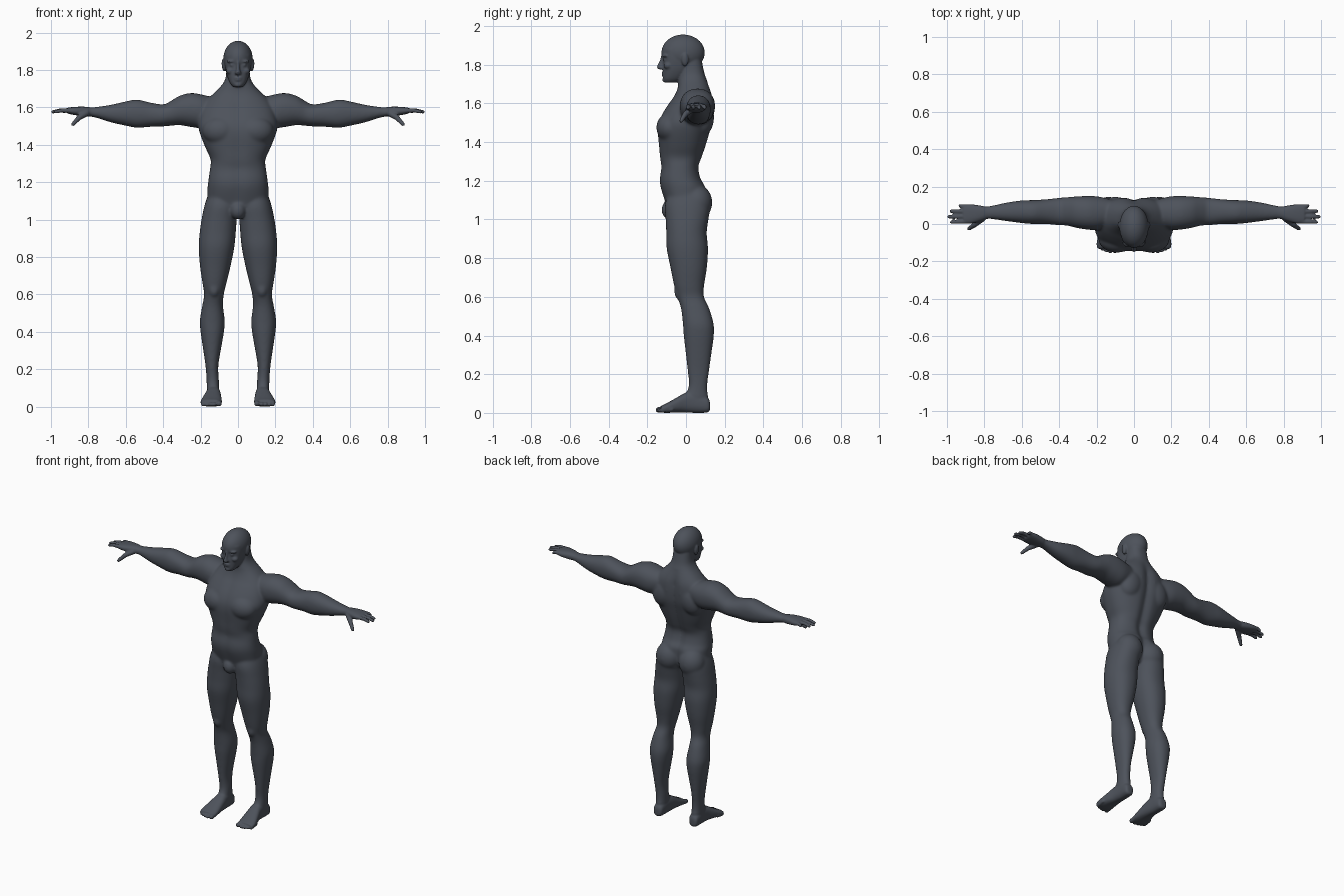
import bpy, bmesh, math
from mathutils import Matrix, Vector

bm = bmesh.new()


def catmull(a, b, c, d, t):
    return [0.5 * (2 * q + (r - p) * t + (2 * p - 5 * q + 4 * r - s) * t * t
                   + (3 * q - p - 3 * r + s) * t ** 3) for p, q, r, s in zip(a, b, c, d)]


def loft(rings, axis, side=1, power=2.2, steps=4, seg=40, shape=None):
    """Closed skin through rings (position, u_min, u_max, v_min, v_max)."""
    path = []
    for i in range(len(rings) - 1):
        near = [rings[max(i - 1, 0)], rings[i], rings[i + 1], rings[min(i + 2, len(rings) - 1)]]
        path += [catmull(*near, k / steps) for k in range(steps)]
    path.append(rings[-1])
    loops = []
    for t, u0, u1, v0, v1 in path:
        loop = []
        for k in range(seg):
            a = 2 * math.pi * k / seg
            c, s = math.cos(a), math.sin(a)
            u = (u0 + u1) / 2 + (u1 - u0) / 2 * math.copysign(abs(c) ** (2 / power), c)
            v = (v0 + v1) / 2 + (v1 - v0) / 2 * math.copysign(abs(s) ** (2 / power), s)
            p = Vector({'x': (t, u, v), 'y': (u, t, v), 'z': (u, v, t)}[axis])
            if shape:
                p = shape(p)
            p.x *= side
            loop.append(bm.verts.new(p))
        loops.append(loop)
    for lo, hi in zip(loops, loops[1:]):
        for k in range(seg):
            n = (k + 1) % seg
            bm.faces.new((lo[k], lo[n], hi[n], hi[k]))
    bm.faces.new(loops[0])
    bm.faces.new(loops[-1])


def blob(center, radii, side=1, tilt=0):
    c = Vector((center[0] * side, center[1], center[2]))
    m = Matrix.Translation(c) @ Matrix.Rotation(tilt * side, 4, 'Y') @ Matrix.Diagonal((*radii, 1))
    bmesh.ops.create_icosphere(bm, subdivisions=4, radius=1, matrix=m)


def digit(points, r0, r1, side=1):
    """Rounded, tapering chain for a finger, thumb or toe."""
    pts = [Vector((p[0] * side, p[1], p[2])) for p in points]
    n = len(pts) - 1
    for i, p in enumerate(pts):
        r = r0 + (r1 - r0) * i / n
        bmesh.ops.create_icosphere(bm, subdivisions=3, radius=r, matrix=Matrix.Translation(p))
        if i < n:
            d = pts[i + 1] - p
            m = Matrix.Translation(p + d / 2) @ d.to_track_quat('Z', 'Y').to_matrix().to_4x4()
            bmesh.ops.create_cone(bm, cap_ends=True, segments=16, radius1=r,
                                  radius2=r0 + (r1 - r0) * (i + 1) / n, depth=d.length, matrix=m)


def spine_groove(p):
    fade = max(0, min(1, (p.z - 1.05) / 0.1, (1.72 - p.z) / 0.1))
    dent = fade * math.exp(-(p.x / 0.028) ** 2)
    p.y -= 0.018 * dent if p.y > 0.03 else (-0.006 * dent if p.y < -0.04 else 0)
    return p


# Torso and neck: z, half width, front, back
torso = [(1.02, .10, -.09, .06), (1.08, .155, -.105, .09), (1.16, .163, -.132, .105),
         (1.21, .158, -.138, .08), (1.27, .150, -.13, .068), (1.32, .146, -.137, .085),
         (1.38, .172, -.142, .105), (1.45, .20, -.148, .125), (1.50, .212, -.143, .138),
         (1.55, .205, -.122, .143), (1.60, .19, -.09, .143), (1.64, .165, -.062, .138),
         (1.68, .125, -.045, .125), (1.72, .086, -.04, .108), (1.76, .066, -.036, .094),
         (1.83, .06, -.03, .08)]
loft([(z, -w, w, f, b) for z, w, f, b in torso], 'z', power=2.35, seg=64, shape=spine_groove)
blob((0, -.085, 1.05), (.042, .042, .05))

# Head: skull, face, nose, brow, lips and chin
blob((0, -.015, 1.862), (.078, .112, .094))
loft([(1.708, -.024, .024, -.112, -.05), (1.725, -.04, .04, -.119, -.02),
      (1.755, -.054, .054, -.119, .01), (1.79, -.064, .064, -.119, .03),
      (1.84, -.071, .071, -.117, .04), (1.88, -.07, .07, -.118, .04)], 'z', power=2.4)
loft([(1.776, -.014, .014, -.143, -.10), (1.785, -.017, .017, -.151, -.10),
      (1.80, -.011, .011, -.147, -.10), (1.825, -.008, .008, -.135, -.10),
      (1.85, -.010, .010, -.128, -.10)], 'z', power=2)
blob((0, -.116, 1.757), (.022, .011, .006))
blob((0, -.115, 1.746), (.020, .011, .006))
blob((0, -.110, 1.721), (.020, .013, .013))

# Limb sections: position, then the limits across the two other axes
leg = [(1.16, .02, .15, -.08, .10), (1.08, .002, .178, -.108, .125), (1.0, .007, .195, -.105, .116),
       (.93, .012, .205, -.102, .107), (.85, .02, .21, -.10, .114), (.75, .04, .203, -.08, .108),
       (.66, .062, .19, -.062, .094), (.60, .076, .181, -.045, .093), (.54, .08, .191, -.026, .12),
       (.46, .071, .204, -.016, .143), (.40, .075, .20, -.012, .144), (.33, .087, .19, -.004, .135),
       (.22, .105, .174, .008, .12), (.14, .102, .168, .014, .11), (.08, .10, .167, -.01, .114),
       (.03, .10, .165, -.02, .118)]
foot = [(.124, .118, .152, .015, .055), (.11, .102, .165, .002, .08), (.05, .097, .168, 0, .11),
        (0, .092, .173, .002, .105), (-.05, .088, .187, .002, .078), (-.10, .086, .20, 0, .05),
        (-.13, .09, .197, .002, .036)]
arm = [(.12, .0, .13, 1.52, 1.65), (.19, -.03, .147, 1.49, 1.668), (.25, -.03, .15, 1.495, 1.677),
       (.31, -.02, .147, 1.505, 1.663), (.36, -.008, .143, 1.502, 1.634), (.40, -.007, .14, 1.498, 1.616),
       (.47, 0, .132, 1.496, 1.626), (.54, 0, .128, 1.491, 1.642), (.60, .005, .126, 1.502, 1.632),
       (.68, .015, .115, 1.52, 1.614), (.76, .026, .098, 1.545, 1.602), (.80, .028, .092, 1.552, 1.60)]
palm = [(.78, .03, .09, 1.552, 1.60), (.83, .012, .10, 1.553, 1.604), (.88, .001, .106, 1.56, 1.602),
        (.912, .004, .103, 1.567, 1.598)]

for s in (1, -1):
    # Face details
    blob((.032, -.105, 1.846), (.028, .018, .009), s)
    blob((.042, -.093, 1.795), (.022, .022, .018), s)
    blob((.030, -.107, 1.826), (.014, .012, .009), s)
    blob((.077, -.005, 1.825), (.010, .018, .034), s, .12)
    # Chest, shoulder blades and buttocks
    blob((.092, -.08, 1.475), (.098, .073, .078), s)
    blob((.10, .085, 1.53), (.08, .06, .10), s, -.3)
    blob((.085, .055, 1.088), (.086, .081, .092), s)
    # Legs, kneecaps, feet and toes
    loft(leg, 'z', s)
    blob((.128, -.035, .625), (.028, .026, .04), s)
    loft(foot, 'y', s, power=2.5)
    for x, y, r in ((.101, -.142, .015), (.127, -.146, .011), (.148, -.141, .011),
                    (.168, -.134, .010), (.187, -.124, .010)):
        digit([(x, y + .05, r + .008), (x, y, r + .001)], r, r, s)
    # Arms and hands
    loft(arm, 'x', s)
    loft(palm, 'x', s, power=2.5)
    for y0, y1, tip in ((.013, .010, .975), (.040, .039, .99), (.067, .069, .978), (.093, .097, .93)):
        digit([(.90, y0, 1.583), ((.90 + tip) / 2 + .005, (y0 + y1) / 2, 1.584), (tip, y1, 1.576)],
              .0125, .0095, s)
    digit([(.81, .03, 1.57), (.85, -.003, 1.545), (.882, -.025, 1.51)], .018, .0105, s)

bmesh.ops.recalc_face_normals(bm, faces=bm.faces)
mesh = bpy.data.meshes.new("body")
bm.to_mesh(mesh)
bm.free()
body = bpy.data.objects.new("body", mesh)
bpy.context.collection.objects.link(body)
bpy.context.view_layer.objects.active = body
body.select_set(True)

# Fuse the parts into one skin
fuse = body.modifiers.new("fuse", 'REMESH')
fuse.mode = 'VOXEL'
fuse.voxel_size = 0.0052
bpy.ops.object.modifier_apply(modifier=fuse.name)

# Soften the joins, more on the trunk and limbs than on face, hands and feet
bm = bmesh.new()
bm.from_mesh(body.data)
broad = [v for v in bm.verts if abs(v.co.x) < .8 and .1 < v.co.z < 1.7]
for verts, rounds in ((broad, 14), (list(bm.verts), 2)):
    for _ in range(rounds):
        bmesh.ops.smooth_vert(bm, verts=verts, factor=0.5, use_axis_x=True, use_axis_y=True, use_axis_z=True)
bm.to_mesh(body.data)
bm.free()

skin = bpy.data.materials.new("dark slate")
skin.diffuse_color = (.075, .085, .105, 1)
body.data.materials.clear()
body.data.materials.append(skin)
bpy.ops.object.shade_smooth()
